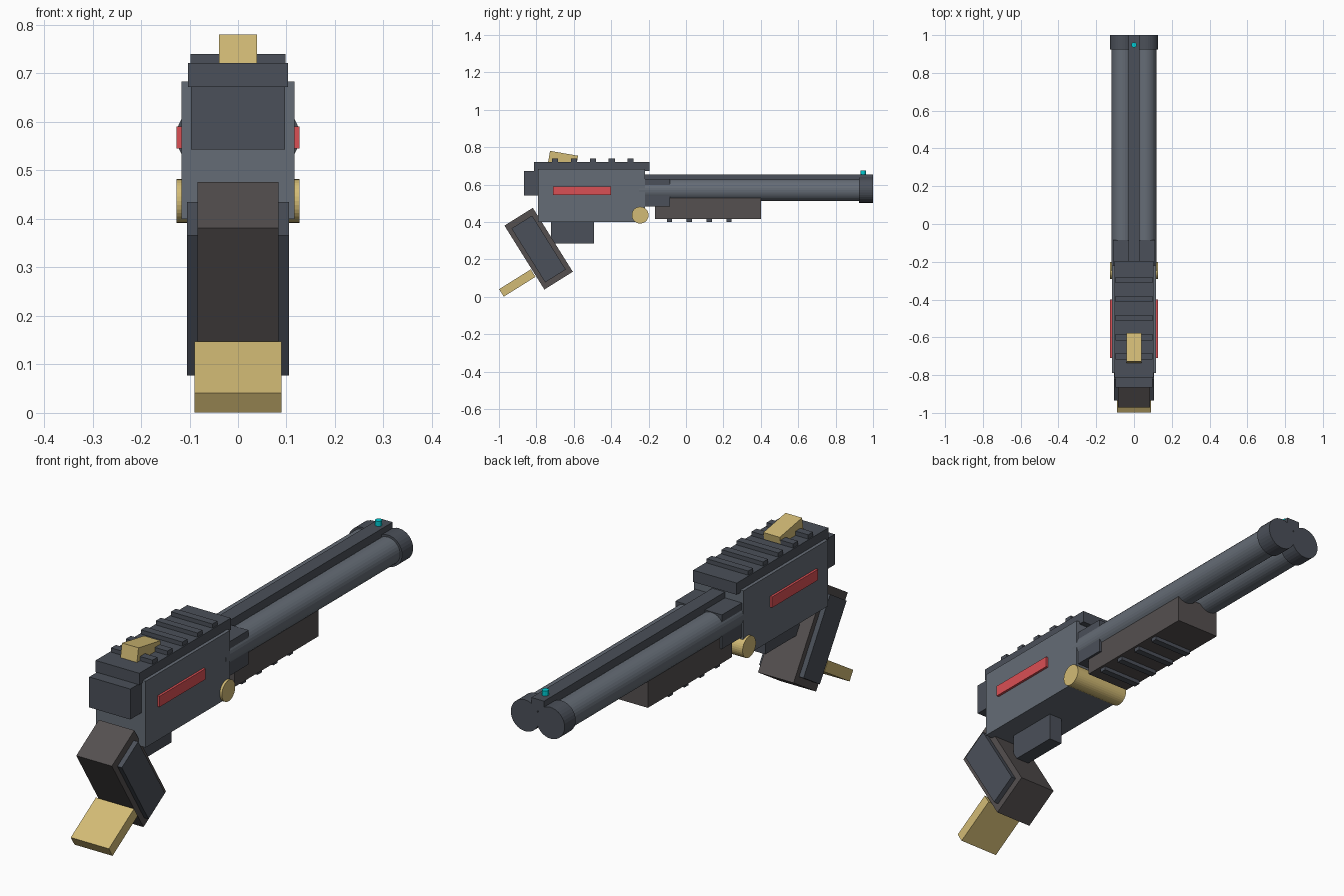
import bpy, bmesh, math
from mathutils import Matrix

if "Cube" in bpy.data.objects:
    bpy.data.objects.remove(bpy.data.objects["Cube"])


def material(name, rgb):
    m = bpy.data.materials.new(name)
    m.diffuse_color = (*rgb, 1)
    m.use_nodes = True
    m.node_tree.nodes["Principled BSDF"].inputs["Base Color"].default_value = m.diffuse_color
    return m


STEEL = material("steel", (0.13, 0.15, 0.18))
DARK = material("dark_steel", (0.07, 0.08, 0.10))
GRIP = material("grip_brown", (0.09, 0.08, 0.08))
BRASS = material("brass", (0.65, 0.50, 0.18))
RED = material("red", (0.70, 0.08, 0.09))
CYAN = material("cyan", (0.0, 0.6, 0.65))


def finish(name, bm, loc, mat, rot_x=0):
    mesh = bpy.data.meshes.new(name)
    bm.to_mesh(mesh)
    bm.free()
    mesh.materials.append(mat)
    ob = bpy.data.objects.new(name, mesh)
    ob.location = loc
    ob.rotation_euler.x = math.radians(rot_x)
    bpy.context.collection.objects.link(ob)
    return ob


def box(name, loc, size, mat, rot_x=0):
    bm = bmesh.new()
    bmesh.ops.create_cube(bm, size=1, matrix=Matrix.Diagonal((*size, 1)))
    return finish(name, bm, loc, mat, rot_x)


def span(name, half_x, y0, y1, z0, z1, mat):
    """Box centred on x, given by its y and z limits."""
    return box(name, (0, (y0 + y1) / 2, (z0 + z1) / 2), (2 * half_x, y1 - y0, z1 - z0), mat)


def cylinder(name, loc, radius, length, axis, mat, sides=32):
    bm = bmesh.new()
    turn = {"X": Matrix.Rotation(math.pi / 2, 4, "Y"),
            "Y": Matrix.Rotation(math.pi / 2, 4, "X"),
            "Z": Matrix.Identity(4)}[axis]
    bmesh.ops.create_cone(bm, cap_ends=True, segments=sides, radius1=radius,
                          radius2=radius, depth=length, matrix=turn)
    return finish(name, bm, loc, mat)


# Receiver, breech and rear block
span("receiver", 0.117, -0.79, -0.22, 0.40, 0.683, STEEL)
span("rear_block", 0.097, -0.865, -0.78, 0.543, 0.673, DARK)
span("breech_block", 0.11, -0.24, -0.085, 0.484, 0.63, DARK)
span("lower_block", 0.03, -0.722, -0.492, 0.285, 0.41, DARK)

# Top rail with cross ribs
span("top_rail", 0.103, -0.813, -0.195, 0.672, 0.722, DARK)
for i in range(5):
    box(f"rail_rib_{i}", (0, -0.70 + 0.101 * i, 0.726), (0.196, 0.033, 0.028), DARK)

# Twin barrels, muzzle collars and red side strips
for side, s in (("right", 1), ("left", -1)):
    cylinder(f"barrel_{side}", (0.06 * s, 0.374, 0.57), 0.058, 1.248, "Y", STEEL)
    cylinder(f"muzzle_collar_{side}", (0.06 * s, 0.9625, 0.57), 0.067, 0.075, "Y", DARK)
    box(f"side_strip_{side}", (0.12 * s, -0.555, 0.568), (0.014, 0.31, 0.046), RED)

# Rib between the barrels and front bead
span("barrel_rib", 0.03, -0.22, 1.0, 0.605, 0.655, DARK)
cylinder("front_bead", (0, 0.948, 0.664), 0.014, 0.025, "Z", CYAN, 12)

# Fore-end with ribs underneath
span("fore_end", 0.10, -0.166, 0.40, 0.416, 0.535, GRIP)
for i in range(4):
    box(f"fore_end_rib_{i}", (0, -0.088 + 0.106 * i, 0.412), (0.18, 0.028, 0.024), DARK)

# Hinge pin and top lever
cylinder("hinge_pin", (0, -0.245, 0.437), 0.045, 0.254, "X", BRASS)
box("top_lever", (0, -0.658, 0.733), (0.078, 0.152, 0.07), BRASS, -10)

# Raked grip with side panels and butt plate
box("grip", (0, -0.788, 0.2575), (0.168, 0.179, 0.403), GRIP, 32)
for side, s in (("right", 1), ("left", -1)):
    box(f"grip_panel_{side}", (0.0925 * s, -0.788, 0.256), (0.025, 0.13, 0.34), DARK, 32)
box("butt_plate", (0, -0.902, 0.074), (0.18, 0.20, 0.047), BRASS, 32)
